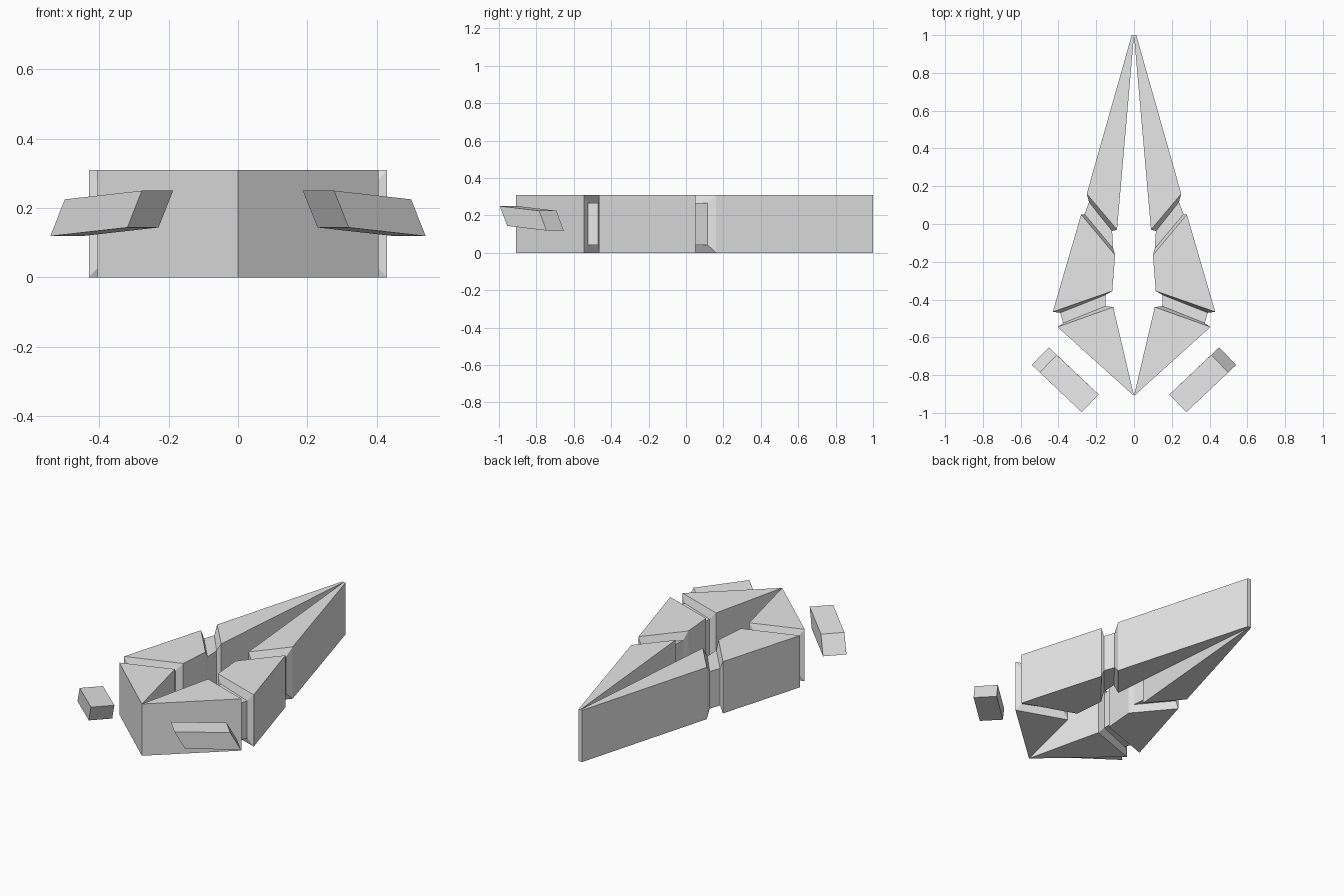
import bpy
import bmesh
from mathutils import Vector

cube = bpy.data.objects.get("Cube")
if cube:
    bpy.data.objects.remove(cube, do_unlink=True)

grey = bpy.data.materials.new("light_grey")
grey.use_nodes = True
grey.diffuse_color = (0.8, 0.8, 0.8, 1)
grey.node_tree.nodes["Principled BSDF"].inputs["Base Color"].default_value = (0.8, 0.8, 0.8, 1)


def loft(name, rings, side):
    """Skin four-cornered rings into a closed body, on the +x or -x side."""
    bm = bmesh.new()
    loops = [[bm.verts.new((x * side, y, z)) for x, y, z in ring] for ring in rings]
    for a, b in zip(loops, loops[1:]):
        for i in range(4):
            j = (i + 1) % 4
            bm.faces.new((a[i], a[j], b[j], b[i]))
    bm.faces.new(loops[0])
    bm.faces.new(loops[-1])
    # Rings that close to an edge are welded
    bmesh.ops.remove_doubles(bm, verts=bm.verts, dist=0.0005)
    bmesh.ops.dissolve_degenerate(bm, edges=bm.edges, dist=0.0005)
    bmesh.ops.recalc_face_normals(bm, faces=bm.faces)
    mesh = bpy.data.meshes.new(name)
    bm.to_mesh(mesh)
    bm.free()
    mesh.materials.append(grey)
    bpy.context.collection.objects.link(bpy.data.objects.new(name, mesh))


def section(outer, inner, low, high):
    """Upright cut through the hull wall."""
    return [(*outer, low), (*outer, high), (*inner, high), (*inner, low)]


FULL = (0.0, 0.31)
NECK = (0.043, 0.265)

# Hull wall from the rear tip to the nose, with recessed necks at the joints
hull = [
    section((0.012, 1.0), (0.0, 1.0), *FULL),
    section((0.25, 0.16), (0.09, -0.03), *FULL),
    section((0.238, 0.116), (0.116, -0.037), *NECK),
    section((0.262, 0.052), (0.11, -0.13), *NECK),
    section((0.28, 0.05), (0.10, -0.165), *FULL),
    section((0.43, -0.465), (0.115, -0.355), *FULL),
    section((0.39, -0.47), (0.15, -0.375), *NECK),
    section((0.375, -0.525), (0.15, -0.435), *NECK),
    section((0.405, -0.545), (0.11, -0.44), *FULL),
    section((0.0, -0.91), (0.0, -0.91), *FULL),
]

# Slanted floating block ahead of each nose face
corner = Vector((0.187, -0.903, 0.25))
across = Vector((0.09, -0.093, 0))
down = Vector((0.042, 0.04, -0.106))
along = Vector((0.222, 0.21, -0.025))
near_end = [corner, corner + across, corner + across + down, corner + down]
block = [near_end, [p + along for p in near_end]]

for label, side in (("left", 1), ("right", -1)):
    loft(label + "_hull_wall", hull, side)
    loft(label + "_floating_block", block, side)
